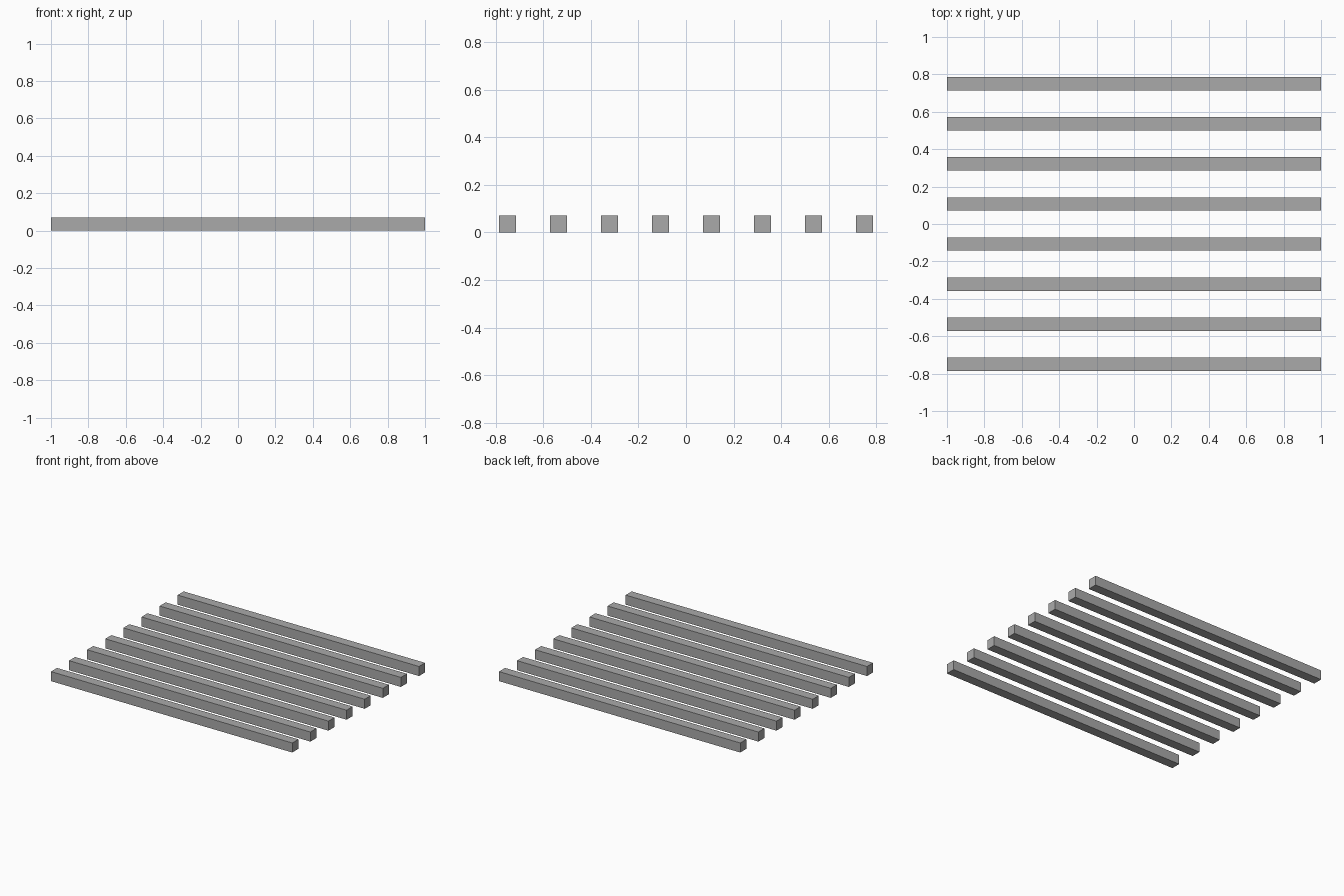
import bpy

cube = bpy.data.objects.get("Cube")
if cube:
    bpy.data.objects.remove(cube, do_unlink=True)

LENGTH = 2.0
THICK = LENGTH / 28
SPACING = 3 * THICK
COUNT = 8

# Plain grey colour
grey = bpy.data.materials.new("plain_grey")
grey.use_nodes = True
colour = (0.4, 0.4, 0.4, 1)
grey.diffuse_color = colour
for node in grey.node_tree.nodes:
    if node.type == "BSDF_PRINCIPLED":
        node.inputs["Base Color"].default_value = colour


def add_bar(name, y):
    bpy.ops.mesh.primitive_cube_add(size=1, location=(0, y, THICK / 2))
    bar = bpy.context.object
    bar.name = name
    bar.scale = (LENGTH, THICK, THICK)
    bpy.ops.object.transform_apply(location=False, rotation=False, scale=True)
    bar.data.materials.append(grey)


# Row of parallel square bars, front to back
for i in range(COUNT):
    add_bar(f"bar_{i + 1}", (i - (COUNT - 1) / 2) * SPACING)
